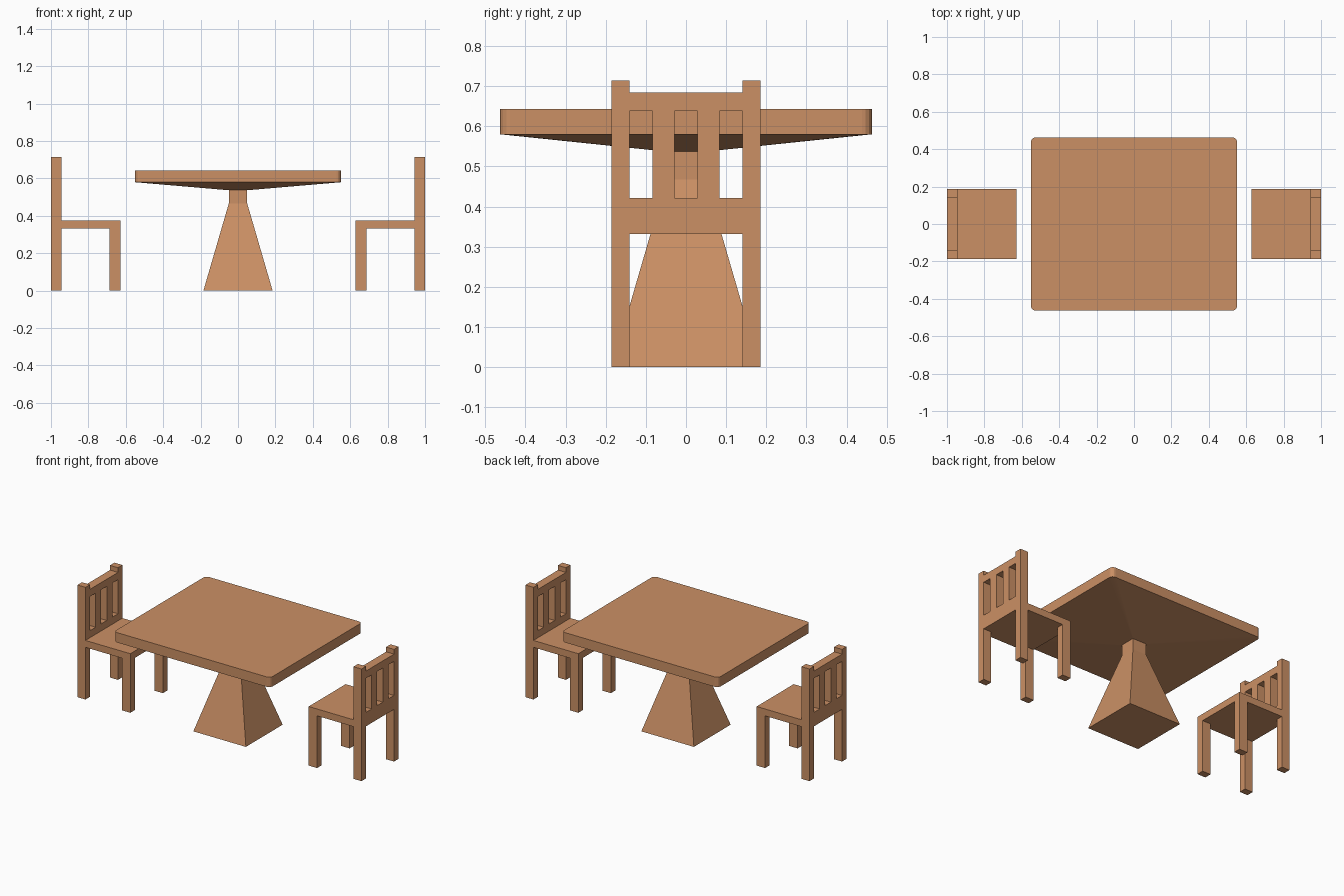
import bpy, bmesh
from math import radians, pi, cos, sin

if "Cube" in bpy.data.objects:
    bpy.data.objects.remove(bpy.data.objects["Cube"])

wood = bpy.data.materials.new("wood")
wood.diffuse_color = (0.60, 0.28, 0.13, 1)
wood.use_nodes = True
wood.node_tree.nodes["Principled BSDF"].inputs["Base Color"].default_value = wood.diffuse_color


def mesh_object(name, bm):
    bmesh.ops.recalc_face_normals(bm, faces=bm.faces[:])
    me = bpy.data.meshes.new(name)
    bm.to_mesh(me)
    bm.free()
    me.materials.append(wood)
    ob = bpy.data.objects.new(name, me)
    bpy.context.collection.objects.link(ob)
    return ob


def box(name, x0, x1, y0, y1, z0, z1):
    bm = bmesh.new()
    bmesh.ops.create_cube(bm, size=1)
    for v in bm.verts:
        v.co = ((x0 + x1) / 2 + v.co.x * (x1 - x0),
                (y0 + y1) / 2 + v.co.y * (y1 - y0),
                (z0 + z1) / 2 + v.co.z * (z1 - z0))
    return mesh_object(name, bm)


def rect(y0, y1, z0, z1):
    return [(y0, z0), (y1, z0), (y1, z1), (y0, z1)]


def plate(name, outlines, x, half):
    """Outline with holes in the y-z plane, extruded along x."""
    cu = bpy.data.curves.new(name, 'CURVE')
    cu.dimensions = '2D'
    cu.fill_mode = 'BOTH'
    cu.extrude = half
    for pts in outlines:
        sp = cu.splines.new('POLY')
        sp.points.add(len(pts) - 1)
        for p, (a, b) in zip(sp.points, pts):
            p.co = (a, b, 0, 1)
        sp.use_cyclic_u = True
    tmp = bpy.data.objects.new(name, cu)
    bpy.context.collection.objects.link(tmp)
    dg = bpy.context.evaluated_depsgraph_get()
    me = bpy.data.meshes.new_from_object(tmp.evaluated_get(dg))
    bm = bmesh.new()
    bm.from_mesh(me)
    bpy.data.objects.remove(tmp)
    bpy.data.meshes.remove(me)
    for v in bm.verts:
        v.co = (x + v.co.z, v.co.x, v.co.y)
    bmesh.ops.remove_doubles(bm, verts=bm.verts[:], dist=1e-4)
    for f in bm.faces:
        f.smooth = False
        f.material_index = 0
    return mesh_object(name, bm)


# Table top: rounded slab tapering underneath to the neck
bm = bmesh.new()
R, N = 0.025, 4
for sx, sy, start in ((1, 1, 0), (-1, 1, 1), (-1, -1, 2), (1, -1, 3)):
    for i in range(N + 1):
        a = (start + i / N) * pi / 2
        for z in (0.58, 0.643):
            bm.verts.new((sx * (0.551 - R) + R * cos(a),
                          sy * (0.463 - R) + R * sin(a), z))
    bm.verts.new((sx * 0.05, sy * 0.05, 0.537))
bmesh.ops.convex_hull(bm, input=bm.verts[:])
bmesh.ops.dissolve_limit(bm, angle_limit=radians(0.5),
                         verts=bm.verts[:], edges=bm.edges[:])
mesh_object("table_top", bm)

# Pedestal: square foot narrowing to a straight neck
bm = bmesh.new()
rings = [[bm.verts.new((sx * h, sy * h, z))
          for sx, sy in ((1, 1), (-1, 1), (-1, -1), (1, -1))]
         for h, z in ((0.185, 0), (0.049, 0.467), (0.049, 0.538))]
bm.faces.new(rings[0])
bm.faces.new(rings[-1])
for lo, hi in zip(rings, rings[1:]):
    for i in range(4):
        j = (i + 1) % 4
        bm.faces.new((lo[i], lo[j], hi[j], hi[i]))
mesh_object("pedestal", bm)

# Chairs: s = -1 left, s = 1 right
W, P = 0.186, 0.141
half_outline = [(P, 0.332), (P, 0), (W, 0), (W, 0.714), (P, 0.714), (P, 0.684)]
outline = half_outline + [(-y, z) for y, z in reversed(half_outline)]
slots = [rect(a, b, 0.421, 0.638)
         for a, b in ((-P, -0.084), (-0.029, 0.029), (0.084, P))]
for side, s in (("left", -1), ("right", 1)):
    plate(side + "_chair_back", [outline] + slots, s * 0.972, 0.028)
    xs = sorted((s * 0.628, s * 0.944))
    box(side + "_seat", *xs, -W, W, 0.332, 0.376)
    xl = sorted((s * 0.628, s * 0.687))
    for t in (-1, 1):
        box(side + "_front_leg", *xl, *sorted((t * P, t * W)), 0, 0.332)
